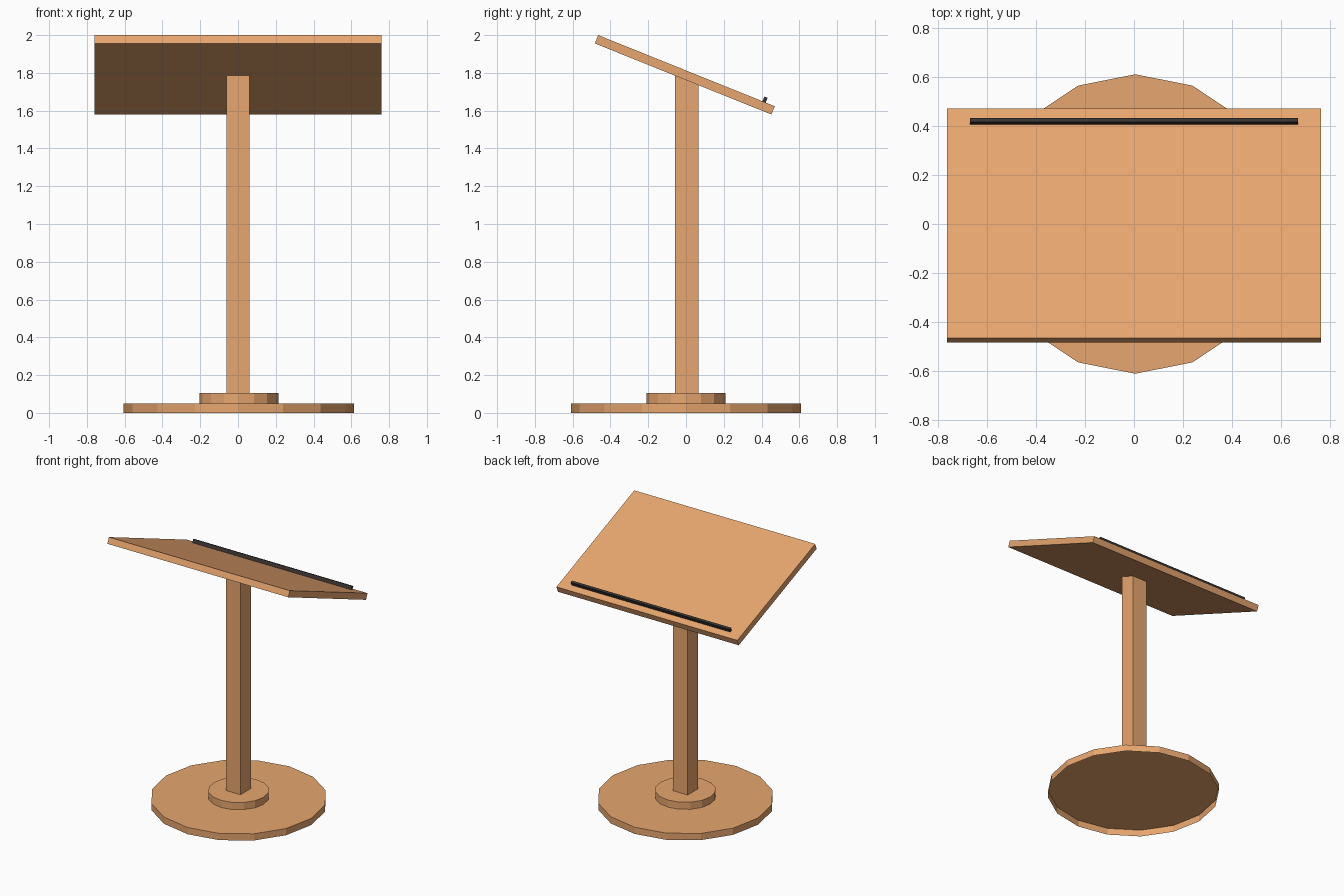
import bpy, bmesh, math
from mathutils import Matrix, Vector

if "Cube" in bpy.data.objects:
    bpy.data.objects.remove(bpy.data.objects["Cube"])

def material(name, rgb):
    m = bpy.data.materials.new(name)
    m.diffuse_color = (*rgb, 1)
    m.use_nodes = True
    m.node_tree.nodes["Principled BSDF"].inputs["Base Color"].default_value = m.diffuse_color
    return m

wood = material("light_wood", (0.80, 0.38, 0.158))
black = material("black_ledge", (0.042, 0.033, 0.03))

def finish(name, bm, mat):
    mesh = bpy.data.meshes.new(name)
    bm.to_mesh(mesh)
    bm.free()
    mesh.materials.append(mat)
    ob = bpy.data.objects.new(name, mesh)
    bpy.context.collection.objects.link(ob)
    return ob

def open_disc(name, radius, z0, z1, x):
    """16-sided disc, hollow underneath."""
    bm = bmesh.new()
    bmesh.ops.create_cone(bm, cap_ends=True, segments=16, radius1=radius,
                          radius2=radius, depth=z1 - z0,
                          matrix=Matrix.Translation((x, 0, (z0 + z1) / 2)))
    bm.normal_update()
    bottom = [f for f in bm.faces if f.normal.z < -0.9]
    bmesh.ops.delete(bm, geom=bottom, context='FACES_ONLY')
    return finish(name, bm, wood)

def box(lo, hi):
    lo, hi = Vector(lo), Vector(hi)
    bm = bmesh.new()
    bmesh.ops.create_cube(bm, size=1, matrix=Matrix.Translation((lo + hi) / 2)
                          @ Matrix.Diagonal((*(hi - lo), 1)))
    return bm

# Round foot (open underside) and the hub standing on it
open_disc("base_disc", 0.61, 0.0, 0.051, 0.005)
open_disc("base_hub", 0.21, 0.051, 0.105, 0.005)

# Tilted desk frame: local y runs down the slope, local z is its normal
tilt = math.radians(-21.93)
frame = Matrix.Translation((0, -0.008, 1.794)) @ Matrix.Rotation(tilt, 4, 'X')
under = -0.027

# Post, top cut flush with the underside of the desk
bm = box((-0.060, -0.058, 0.105), (0.062, 0.065, 1.77))
for v in bm.verts:
    if v.co.z > 1:
        v.co.z = 1.795 + under / math.cos(tilt) + (v.co.y + 0.008) * math.tan(tilt)
finish("post", bm, wood)

# Desk board and page ledge
for name, lo, hi, mat in (
        ("desk_board", (-0.761, -0.501, under), (0.761, 0.507, 0.0205), wood),
        ("page_ledge", (-0.668, 0.437, 0.019), (0.668, 0.455, 0.0475), black)):
    bm = box(lo, hi)
    bm.transform(frame)
    finish(name, bm, mat)
